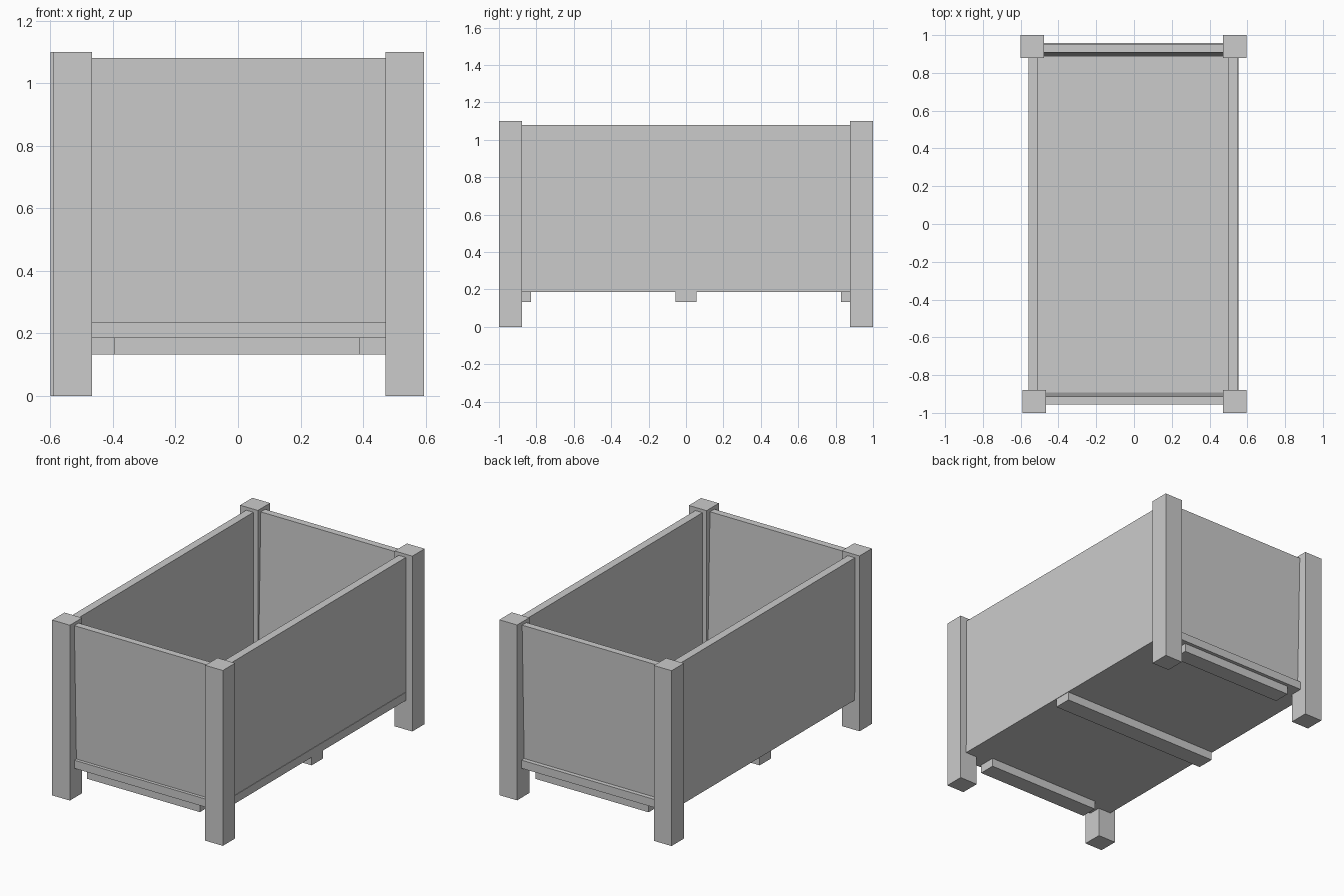
import bpy
import bmesh

old = bpy.data.objects.get("Cube")
if old:
    bpy.data.objects.remove(old, do_unlink=True)

grey = bpy.data.materials.new("plain grey")
grey.use_nodes = True
COLOUR = (0.6, 0.6, 0.6, 1)
grey.diffuse_color = COLOUR
grey.node_tree.nodes["Principled BSDF"].inputs["Base Color"].default_value = COLOUR


def board(name, x, y, z, lean=(0, 0)):
    """Box between the given limits; its top edge is shifted by lean."""
    bm = bmesh.new()
    bmesh.ops.create_cube(bm, size=1)
    for v in bm.verts:
        top = v.co.z > 0
        v.co = [lim[1] if c > 0 else lim[0] for c, lim in zip(v.co, (x, y, z))]
        if top:
            v.co.x += lean[0]
            v.co.y += lean[1]
    mesh = bpy.data.meshes.new(name)
    bm.to_mesh(mesh)
    bm.free()
    mesh.materials.append(grey)
    obj = bpy.data.objects.new(name, mesh)
    bpy.context.collection.objects.link(obj)
    return obj


# Corner posts
FRONT, BACK = (-1, -0.878), (0.878, 1)
POST = (0, 1.1)
board("front_left_post", (0.472, 0.595), FRONT, POST)
board("front_right_post", (-0.59, -0.467), FRONT, POST)
board("back_left_post", (0.472, 0.595), BACK, POST)
board("back_right_post", (-0.6, -0.477), BACK, POST)

# Floor: main sheet plus tongues reaching between the end posts
FLOOR = (0.185, 0.236)
board("floor", (-0.555, 0.553), (-0.878, 0.878), FLOOR)
board("floor_front_edge", (-0.467, 0.472), (-0.955, -0.878), FLOOR)
board("floor_back_edge", (-0.477, 0.472), (0.878, 0.957), FLOOR)

# Wall panels, the end ones leaning slightly outwards
WALL = (0.236, 1.08)
board("left_panel", (0.5, 0.55), (-0.878, 0.878), WALL)
board("right_panel", (-0.558, -0.508), (-0.878, 0.878), WALL)
board("front_panel", (-0.475, 0.475), (-0.935, -0.892), WALL, (0, -0.02))
board("back_panel", (-0.478, 0.475), (0.887, 0.93), WALL, (0, 0.02))

# Cleats under the floor
CLEAT = (0.132, 0.185)
board("front_cleat", (-0.395, 0.39), (-0.935, -0.83), CLEAT)
board("middle_cleat", (-0.55, 0.55), (-0.055, 0.055), CLEAT)
board("back_cleat", (-0.395, 0.39), (0.83, 0.935), CLEAT)
